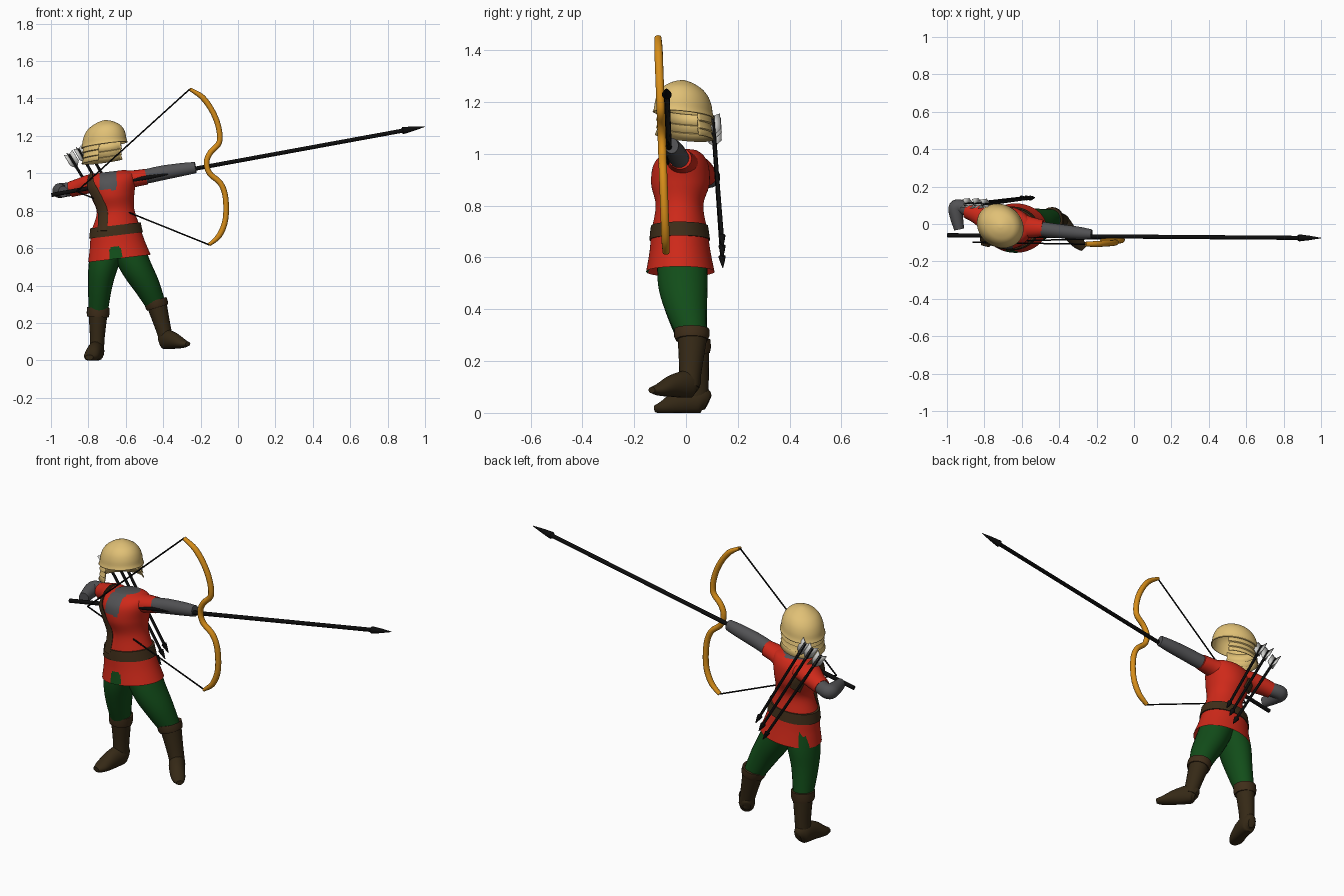
import bpy, bmesh, math
from mathutils import Vector as V

if "Cube" in bpy.data.objects:
    bpy.data.objects.remove(bpy.data.objects["Cube"])

def mat(name, r, g, b):
    m = bpy.data.materials.new(name)
    m.diffuse_color = (r, g, b, 1)
    m.use_nodes = True
    m.node_tree.nodes["Principled BSDF"].inputs["Base Color"].default_value = m.diffuse_color
    return m

RED = mat("red cloth", 0.62, 0.022, 0.01)
GREY = mat("grey cloth", 0.085, 0.085, 0.09)
GREEN = mat("green cloth", 0.006, 0.075, 0.01)
BOOT = mat("brown leather", 0.036, 0.022, 0.008)
BELT = mat("belt leather", 0.05, 0.027, 0.01)
TAN = mat("tan helmet", 0.75, 0.53, 0.18)
WOOD = mat("orange wood", 0.68, 0.27, 0.01)
BLACK = mat("black", 0.004, 0.004, 0.004)
WHITE = mat("pale feather", 0.62, 0.62, 0.6)

def finish(name, bm, mats, rule=None, solid=0, angle=40):
    bmesh.ops.recalc_face_normals(bm, faces=bm.faces)
    if rule:
        for f in bm.faces:
            f.material_index = rule(f.calc_center_median())
    me = bpy.data.meshes.new(name)
    bm.to_mesh(me)
    bm.free()
    ob = bpy.data.objects.new(name, me)
    bpy.context.collection.objects.link(ob)
    for m in mats:
        me.materials.append(m)
    bpy.ops.object.select_all(action='DESELECT')
    ob.select_set(True)
    bpy.context.view_layer.objects.active = ob
    bpy.ops.object.shade_smooth_by_angle(angle=math.radians(angle))
    if solid:
        md = ob.modifiers.new("thickness", 'SOLIDIFY')
        md.thickness = solid
    return ob

def loft(name, rings, mats, closed=True, caps=(True, True), **kw):
    bm = bmesh.new()
    vs = [[bm.verts.new(p) for p in r] for r in rings]
    n = len(rings[0])
    for a, b in zip(vs, vs[1:]):
        for i in range(n if closed else n - 1):
            j = (i + 1) % n
            bm.faces.new((a[i], a[j], b[j], b[i]))
    if caps[0]:
        bm.faces.new(vs[0])
    if caps[1]:
        bm.faces.new(vs[-1])
    return finish(name, bm, mats, **kw)

def smooth(rows, n):
    """Catmull-Rom through rows of numbers."""
    if n < 2:
        return rows
    p = [rows[0]] + list(rows) + [rows[-1]]
    out = []
    for k in range(1, len(p) - 2):
        for s in range(n):
            t = s / n
            out.append([0.5 * (2 * b + (c - a) * t + (2 * a - 5 * b + 4 * c - d) * t * t
                        + (3 * b - a - 3 * c + d) * t ** 3)
                        for a, b, c, d in zip(p[k - 1], p[k], p[k + 1], p[k + 2])])
    return out + [list(rows[-1])]

def tube(name, rows, m, ref=(0, 1, 0), n=5, sides=20, floor=None, **kw):
    """Rows are x, y, z, side radius, second radius."""
    rows = smooth(rows, n)
    pts = [V(r[:3]) for r in rows]
    rings = []
    for i, p in enumerate(pts):
        t = (pts[min(i + 1, len(pts) - 1)] - pts[max(i - 1, 0)]).normalized()
        side = t.cross(ref(p) if callable(ref) else V(ref)).normalized()
        nor = side.cross(t)
        a, b = rows[i][3], rows[i][-1]
        ring = []
        for k in range(sides):
            w = math.tau * k / sides
            q = p + side * a * math.cos(w) + nor * b * math.sin(w)
            if floor is not None:
                q.z = max(q.z, floor)
            ring.append(q)
        rings.append(ring)
    return loft(name, rings, [m], **kw)

# Tunic: z, centre x, centre y, half width, half depth
BODY = [(.545, -.634, -.022, .167, .132), (.62, -.645, -.023, .147, .118),
        (.70, -.655, -.025, .130, .108), (.80, -.655, -.025, .100, .092),
        (.88, -.668, -.022, .114, .112), (.95, -.675, -.02, .130, .108),
        (.99, -.675, -.015, .118, .085), (1.01, -.675, -.01, .07, .055)]

def body_point(z, ang, off=0):
    r = BODY[0]
    for a, b in zip(BODY, BODY[1:]):
        if a[0] <= z <= b[0]:
            t = (z - a[0]) / (b[0] - a[0])
            r = [u + (v - u) * t for u, v in zip(a, b)]
    x = (r[3] + off) * math.cos(ang)
    return V((r[1] + x, r[2] + (r[4] + off) * math.sin(ang), z + x * .12))

def body_ring(row, off=0, sides=120):
    z, cx, cy, rx, ry = row
    return [V((cx + (rx + off) * math.cos(w), cy + (ry + off) * math.sin(w),
               z + (rx + off) * math.cos(w) * .12))
            for w in (math.tau * k / sides for k in range(sides))]

def tunic_colour(c):
    if c.y < -.05 and -.74 < c.x < -.65 and c.z > .912:
        return 1          # neck slit showing the shirt
    if c.y < -.08 and -.685 < c.x < -.622 and c.z < .605:
        return 2          # hem slit showing the trousers
    return 1 if c.z > 1.005 and abs(c.x + .675) < .03 else 0

rings = [body_ring((.61, -.645, -.023, .125, .10))] + [body_ring(r) for r in smooth(BODY, 8)]
loft("tunic", rings, [RED, GREY, GREEN], rule=tunic_colour, caps=(False, True))

# Belt
belt = [(.668, -.652, -.024, .132, .106), (.668, -.652, -.024, .144, .117),
        (.695, -.654, -.025, .139, .114), (.722, -.655, -.025, .135, .110),
        (.722, -.655, -.025, .115, .095)]
loft("belt", [body_ring(r, sides=48) for r in belt], [BELT], caps=(False, False))

# Shoulder strap, following the tunic surface
strap = []
for z, deg, off in [(.70, 238, .004), (.80, 230, .006), (.89, 223, .006), (.95, 216, .008),
                    (.995, 190, .012), (.985, 150, .012), (.93, 130, .008), (.86, 122, .006)]:
    strap.append([*body_point(z, math.radians(deg), off), .03, .008])
tube("shoulder_strap", strap, BELT, ref=lambda p: (p - V((-.67, -.02, p.z - .05))).normalized(), sides=12)

# Arms and sleeves
Z = (0, 0, 1)
tube("front_sleeve", [(-.66, -.015, .945, .075, .06), (-.60, -.013, .962, .066, .052),
     (-.55, -.018, .972, .055, .045), (-.488, -.023, .982, .045, .042)], RED, ref=Z)
tube("front_arm", [(-.54, -.02, .975, .038, .038), (-.47, -.03, .988, .039, .039),
     (-.40, -.038, 1.003, .037, .039), (-.30, -.048, 1.02, .034, .035),
     (-.227, -.055, 1.031, .026, .03)], GREY, ref=Z)
tube("draw_sleeve", [(-.72, .0, .94, .08, .06), (-.78, .03, .945, .07, .052),
     (-.84, .058, .93, .055, .046), (-.895, .077, .914, .045, .042)], RED, ref=Z)
tube("draw_arm", [(-.86, .065, .922, .038, .038), (-.92, .09, .912, .038, .038),
     (-.951, .088, .908, .04, .04), (-.95, .045, .906, .036, .037),
     (-.935, -.028, .902, .027, .03)], GREY, ref=Z)

# Trousers
tube("left_trouser", [(-.69, -.015, .62, .09, .095), (-.722, -.012, .50, .078, .096),
     (-.738, .003, .39, .064, .078), (-.748, .035, .25, .05, .052)], GREEN)
tube("right_trouser", [(-.60, -.015, .62, .09, .095), (-.545, -.012, .50, .082, .096),
     (-.488, .002, .40, .07, .08), (-.435, .027, .29, .052, .054)], GREEN)

# Boots: shaft, cuff and foot
def boot(side, shaft, cuff, foot, floor):
    tube(side + "_boot_shaft", shaft, BOOT)
    tube(side + "_boot_cuff", cuff, BELT, n=1, sides=24)
    tube(side + "_boot_foot", foot, BOOT, ref=Z, floor=floor)

boot("left", [(-.748, .035, .26, .052, .055), (-.752, .042, .13, .04, .046), (-.755, .043, .04, .038, .042)],
     [(-.749, .034, .232, .057, .058), (-.748, .034, .25, .061, .062), (-.747, .033, .282, .061, .062),
      (-.747, .033, .284, .045, .045)],
     [(-.752, .085, .04, .02, .03), (-.756, .055, .05, .042, .055), (-.768, -.02, .042, .042, .05),
      (-.785, -.08, .022, .04, .03), (-.795, -.118, .016, .022, .014)], 0)
boot("right", [(-.435, .025, .30, .054, .058), (-.402, .018, .18, .042, .045), (-.38, .012, .10, .037, .04)],
     [(-.43, .022, .282, .058, .062), (-.434, .022, .295, .062, .068), (-.442, .022, .322, .062, .068),
      (-.442, .022, .324, .045, .048)],
     [(-.405, .042, .10, .02, .03), (-.39, .018, .11, .04, .055), (-.345, -.045, .105, .04, .045),
      (-.298, -.1, .09, .034, .025), (-.268, -.132, .088, .018, .012)], .06)

# Helmet: dome, and a banded neck guard left open at the face
FACE = math.radians(-34)
def helmet_ring(z, a, b, w0, w1, n):
    pts = []
    for k in range(n):
        w = w0 + (w1 - w0) * k / n
        f, s = a * math.cos(w), b * math.sin(w)
        pts.append(V((-.715 + f * math.cos(FACE) - s * math.sin(FACE),
                      -.01 + f * math.sin(FACE) + s * math.cos(FACE), 1.155 + z + .15 * f)))
    return pts

dome = [(-.004, .130, .113), (.012, .124, .108), (.04, .119, .104), (.07, .107, .094),
        (.095, .086, .076), (.112, .058, .052), (.122, .034, .031), (.128, .01, .009)]
loft("helmet_dome", [helmet_ring(*r, 0, math.tau, 40) for r in smooth(dome, 3)], [TAN],
     caps=(False, True), solid=.006)
guard = [(.012, .116, .102), (-.02, .118, .106), (-.03, .122, .110), (-.034, .114, .103),
         (-.055, .118, .107), (-.060, .121, .110), (-.064, .115, .105), (-.088, .126, .114)]
loft("helmet_neck_guard", [helmet_ring(*r, math.radians(68), math.radians(292), 40) for r in guard],
     [TAN], closed=False, caps=(False, False), solid=.006)

# Bow
bow_xz = [(-.258, 1.45), (-.19, 1.406), (-.136, 1.33), (-.104, 1.246), (-.10, 1.166), (-.147, 1.112),
          (-.168, 1.06), (-.152, 1.0), (-.094, .947), (-.067, .872), (-.067, .754), (-.1, .668), (-.155, .618)]
def bow_y(z):
    return -.077 - .031 * (z - .62) / .83
rows = [(x, bow_y(z), z, .009 if i in (0, 12) else .015, .013 if i in (0, 12) else .016)
        for i, (x, z) in enumerate(bow_xz)]
tube("bow", rows, WOOD, sides=12)

# Bow string
nock = (-.862, -.098, .903)
for name, (x, z) in (("upper_string", bow_xz[0]), ("lower_string", bow_xz[-1])):
    tube(name, [(*nock, .004), (x, bow_y(z), z, .004)], BLACK, n=1, sides=8)

# Arrows: shaft with a cone head in one profile
def arrow(name, tail, tip, r, head, head_r):
    a, b = V(tail), V(tip)
    d = (b - a).normalized()
    rows = [(*a, r), (*(b - d * head), r), (*(b - d * head * .92), head_r),
            (*(b - d * head * .5), head_r * .65), (*b, .0015)]
    tube(name, rows, BLACK, n=1, sides=12)
    return a, d

arrow("drawn_arrow", (-.998, -.06, .884), (1, -.075, 1.25), .011, .13, .019)
quiver = [((-.905, .105, 1.10), (-.575, .142, .56)), ((-.855, .105, 1.13), (-.55, .142, .60)),
          ((-.81, .102, 1.145), (-.53, .142, .64))]
for i, (tail, tip) in enumerate(quiver):
    a, d = arrow("quiver_arrow_%d" % (i + 1), tail, tip, .0075, .055, .014)
    bm = bmesh.new()
    u = d.cross(V((0, 1, 0))).normalized()
    v = d.cross(u)
    for k in range(3):      # three feather vanes
        w = math.tau * k / 3 + .3
        o = u * math.cos(w) + v * math.sin(w)
        bm.faces.new([bm.verts.new(p) for p in (a, a + o * .03 - d * .012,
                      a + o * .03 + d * .055, a + d * .085)])
    finish("arrow_feathers_%d" % (i + 1), bm, [WHITE], solid=.003)
